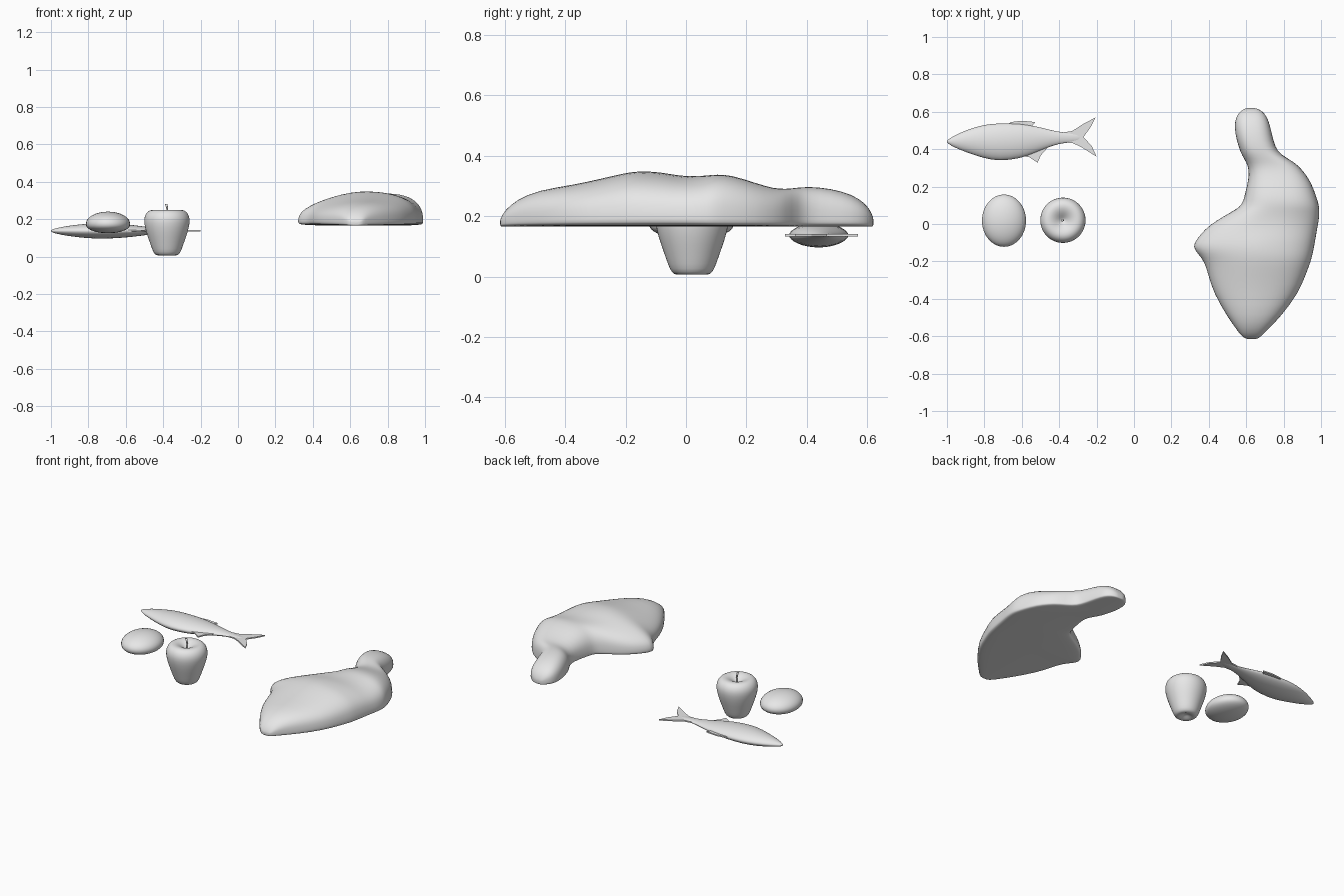
import bpy, bmesh, math
from mathutils import Vector

cube = bpy.data.objects.get("Cube")
if cube:
    bpy.data.objects.remove(cube)

grey = bpy.data.materials.new("plain grey")
grey.use_nodes = True
tone = (0.8, 0.8, 0.8, 1)
grey.diffuse_color = tone
grey.node_tree.nodes["Principled BSDF"].inputs["Base Color"].default_value = tone


def finish(name, bm, subdivide=0):
    """Turn a bmesh into a smooth shaded object."""
    bmesh.ops.recalc_face_normals(bm, faces=bm.faces)
    mesh = bpy.data.meshes.new(name)
    bm.to_mesh(mesh)
    bm.free()
    mesh.materials.append(grey)
    mesh.shade_smooth()
    obj = bpy.data.objects.new(name, mesh)
    bpy.context.collection.objects.link(obj)
    if subdivide:
        mod = obj.modifiers.new("Subdivision", "SUBSURF")
        mod.levels = mod.render_levels = subdivide
    return obj


def loft(name, rings, subdivide=0):
    """Skin closed rings of equal length and cap both ends."""
    bm = bmesh.new()
    loops = [[bm.verts.new(p) for p in ring] for ring in rings]
    for a, b in zip(loops, loops[1:]):
        for i in range(len(a)):
            j = (i + 1) % len(a)
            bm.faces.new((a[i], a[j], b[j], b[i]))
    for end in (loops[0], loops[-1]):
        mid = bm.verts.new(sum((v.co for v in end), Vector()) / len(end))
        for i in range(len(end)):
            bm.faces.new((end[i], end[(i + 1) % len(end)], mid))
    return finish(name, bm, subdivide)


def power(v, e):
    return math.copysign(abs(v) ** e, v)


def ring_angles(n):
    return [math.tau * i / n for i in range(n)]


# Meat joint: stations of y, left edge, right edge, top height
BASE = 0.165
stations = [
    (-.615, .60, .66, .19), (-.60, .575, .68, .22), (-.56, .545, .72, .255),
    (-.49, .495, .79, .287), (-.37, .425, .88, .305), (-.27, .395, .92, .328),
    (-.20, .375, .947, .345), (-.16, .34, .957, .35), (-.12, .31, .965, .35),
    (-.08, .335, .972, .346), (-.03, .375, .98, .337), (.02, .44, .99, .332),
    (.07, .53, .993, .335), (.10, .577, .99, .339), (.15, .59, .975, .337),
    (.23, .61, .945, .31), (.29, .615, .90, .292), (.33, .60, .86, .29),
    (.37, .575, .785, .295), (.41, .56, .755, .298), (.48, .54, .738, .292),
    (.55, .537, .722, .272), (.59, .555, .70, .245), (.61, .58, .675, .22),
    (.62, .60, .65, .195)]


def joint_ring(y, left, right, top):
    ring = []
    for a in ring_angles(28):
        c, s = math.cos(a), math.sin(a)
        x = (left + right) / 2 + (right - left) / 2 * power(c, .8)
        rim = BASE + .02
        if s > 0:
            # The side spur sits lower than the main mass
            slope = min(1, .64 + (x - .33) * 1.2) if y < .2 else 1
            z = rim + (top - rim) * power(s, .72) * slope
        else:
            z = rim + .02 * power(s, .4)
        ring.append((x, y, z))
    return ring


loft("meat_joint", [joint_ring(*s) for s in stations], 1)

# Fish body: stations of x, lower edge, upper edge, half thickness
FISH_Z = 0.137
fish = [
    (-1.0, .436, .448, .005), (-.975, .415, .465, .015), (-.905, .385, .502, .029),
    (-.80, .348, .535, .041), (-.72, .334, .541, .043), (-.61, .347, .54, .038),
    (-.53, .378, .525, .028), (-.47, .405, .51, .02), (-.40, .43, .492, .012),
    (-.34, .435, .488, .008), (-.28, .445, .48, .004)]


def fish_ring(x, low, high, thick):
    return [(x, (low + high) / 2 + (high - low) / 2 * math.cos(a),
             FISH_Z + thick * power(math.sin(a), 1.15)) for a in ring_angles(16)]


loft("fish_body", [fish_ring(*s) for s in fish], 1)


# Fish fins: thin plates from outlines
def plate(name, outline, half=0.004):
    bm = bmesh.new()
    face = bm.faces.new([bm.verts.new((x, y, FISH_Z - half)) for x, y in outline])
    ext = bmesh.ops.extrude_face_region(bm, geom=[face])
    verts = [g for g in ext["geom"] if isinstance(g, bmesh.types.BMVert)]
    bmesh.ops.translate(bm, verts=verts, vec=(0, 0, 2 * half))
    bmesh.ops.triangulate(bm, faces=[f for f in bm.faces if len(f.verts) > 4])
    obj = finish(name, bm)
    obj.data.shade_flat()


plate("tail_fin", [(-.39, .435), (-.33, .434), (-.28, .41), (-.20, .36), (-.225, .415),
                   (-.27, .465), (-.23, .52), (-.205, .57), (-.28, .53), (-.33, .497),
                   (-.39, .488)])
plate("dorsal_fin", [(-.70, .51), (-.48, .50), (-.51, .515), (-.545, .524), (-.528, .545),
                     (-.60, .552), (-.66, .545)])
plate("belly_fin", [(-.61, .365), (-.56, .357), (-.515, .328), (-.50, .365),
                    (-.46, .41), (-.54, .42)])

# Apple: a turned profile of radius and height, with a dimple at each end
apple_centre = Vector((-.38, .02, 0))
profile = [(.012, .02), (.03, .01), (.05, .004), (.068, .012), (.08, .04), (.094, .08),
           (.112, .13), (.124, .18), (.122, .215), (.105, .242), (.08, .252),
           (.05, .245), (.025, .228), (.008, .215)]
loft("apple", [[apple_centre + Vector((r * math.cos(a), r * math.sin(a), z))
                for a in ring_angles(24)] for r, z in profile], 1)

# Apple stem: short, bent and wider at the tip
stem = [(0, .21, .004), (.002, .24, .004), (.001, .262, .005), (-.004, .28, .007)]
loft("apple_stem", [[apple_centre + Vector((dx + r * math.cos(a), r * math.sin(a), z))
                     for a in ring_angles(8)] for dx, z, r in stem])

# Bread roll: ellipsoid with a flatter underside
bm = bmesh.new()
bmesh.ops.create_uvsphere(bm, u_segments=32, v_segments=20, radius=1)
for v in bm.verts:
    x, y, z = v.co
    height = .065 * z if z > 0 else .05 * power(z, .85)
    v.co = (-.695 + .118 * x, .018 + .14 * y, .175 + height)
finish("bread_roll", bm)
